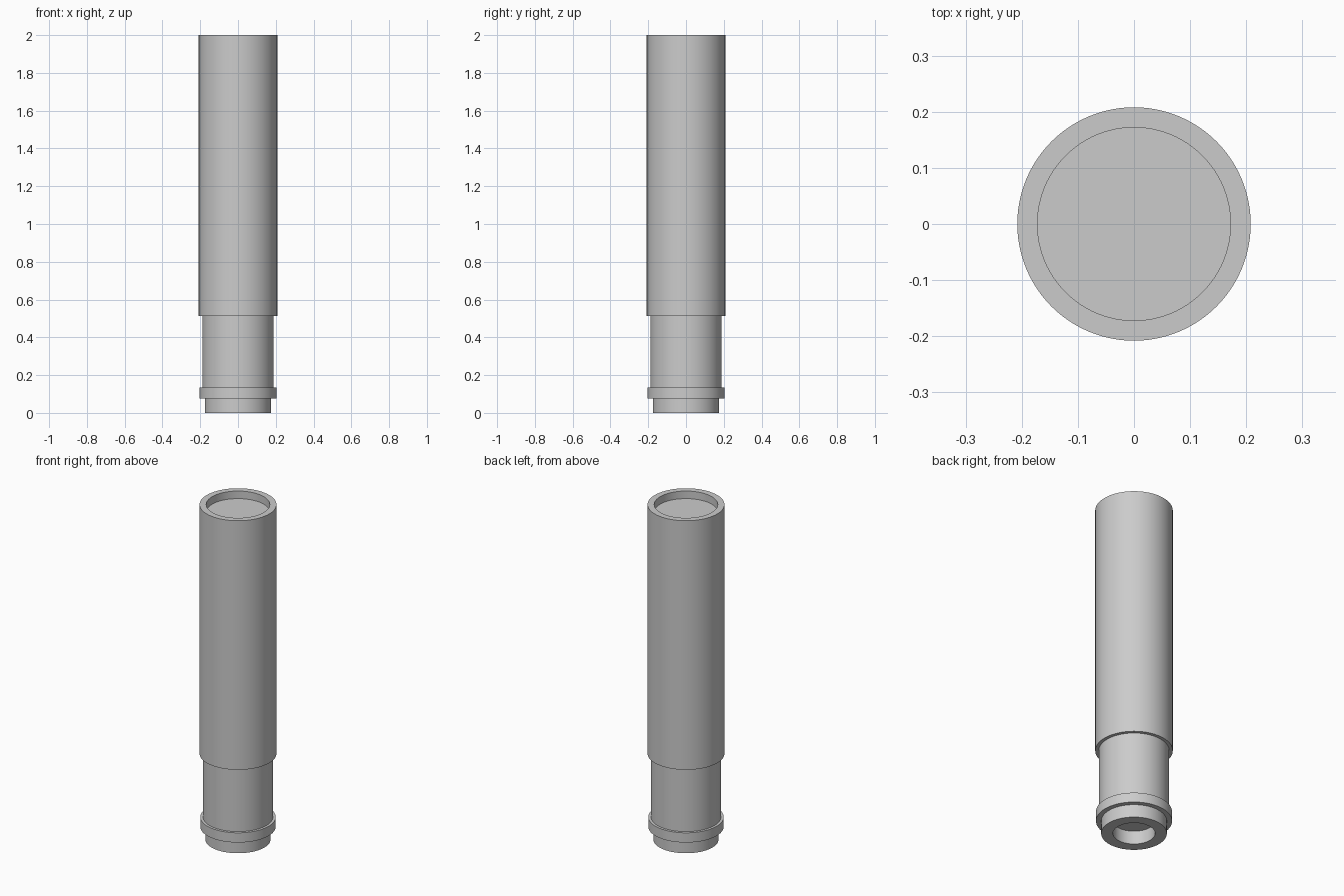
import bpy
import bmesh
import math

SEGMENTS = 96

default = bpy.data.objects.get("Cube")
if default:
    bpy.data.objects.remove(default, do_unlink=True)

grey = bpy.data.materials.new("plain grey")
grey.use_nodes = True
grey.diffuse_color = (0.6, 0.6, 0.6, 1)
grey.node_tree.nodes["Principled BSDF"].inputs["Base Color"].default_value = (0.6, 0.6, 0.6, 1)


def lathe(name, profile):
    """Spin a (radius, height) profile around the z axis."""
    bm = bmesh.new()
    verts = [bm.verts.new((r, 0, z)) for r, z in profile]
    edges = [bm.edges.new(pair) for pair in zip(verts, verts[1:])]
    bmesh.ops.spin(bm, geom=verts + edges, cent=(0, 0, 0), axis=(0, 0, 1),
                   angle=math.tau, steps=SEGMENTS, use_merge=True)
    bmesh.ops.remove_doubles(bm, verts=bm.verts, dist=0.0001)
    bmesh.ops.dissolve_degenerate(bm, edges=bm.edges, dist=0.0001)
    # Profiles run from bottom to top along the outside, so normals face out
    bm.normal_update()
    outer = max(bm.faces, key=lambda f: f.calc_center_median().xy.length)
    if outer.normal.xy.dot(outer.calc_center_median().xy) < 0:
        bmesh.ops.reverse_faces(bm, faces=bm.faces)
    mesh = bpy.data.meshes.new(name)
    bm.to_mesh(mesh)
    bm.free()
    mesh.materials.append(grey)
    obj = bpy.data.objects.new(name, mesh)
    bpy.context.collection.objects.link(obj)
    bpy.ops.object.select_all(action="DESELECT")
    obj.select_set(True)
    bpy.context.view_layer.objects.active = obj
    bpy.ops.object.shade_smooth_by_angle(angle=math.radians(30))
    return obj


NECK_R, FOOT_R, HOLE_R = 0.189, 0.176, 0.113
STEP_Z, COLLAR_TOP, COLLAR_BOTTOM = 0.513, 0.135, 0.077

# Main tube with a shallow recess in its top
lathe("main_tube", [(NECK_R, STEP_Z), (0.208, STEP_Z), (0.208, 2.0),
                    (0.172, 2.0), (0.172, 1.955), (0, 1.955)])

# Narrower neck under the tube
lathe("neck", [(NECK_R, COLLAR_TOP), (NECK_R, STEP_Z)])

# Raised collar ring
lathe("collar", [(FOOT_R, COLLAR_BOTTOM), (0.204, COLLAR_BOTTOM),
                 (0.204, COLLAR_TOP), (NECK_R, COLLAR_TOP)])

# Foot with a blind hole in its underside
lathe("foot", [(0, 0.079), (HOLE_R, 0.079), (HOLE_R, 0),
               (FOOT_R, 0), (FOOT_R, COLLAR_BOTTOM)])
